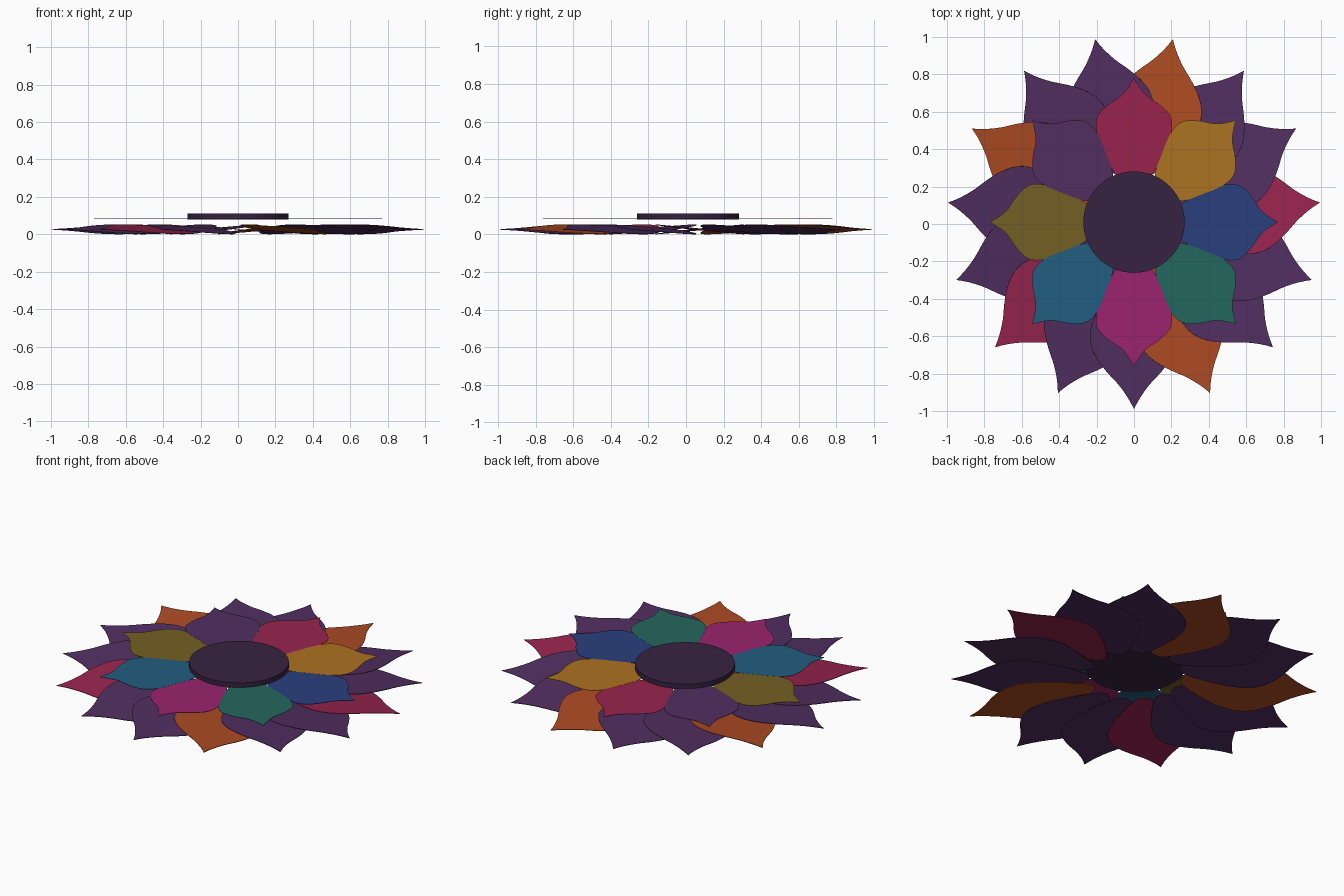
import bpy, bmesh, math

if "Cube" in bpy.data.objects:
    bpy.data.objects.remove(bpy.data.objects["Cube"])

CY = 0.01  # flower centre along y


def material(name, rgb):
    def lin(c):
        c /= 255
        return min(1, 1.1 * (c / 12.92 if c < 0.04045 else ((c + 0.055) / 1.055) ** 2.4))
    m = bpy.data.materials.new(name)
    m.diffuse_color = (*[lin(c) for c in rgb], 1)
    m.use_nodes = True
    m.node_tree.nodes["Principled BSDF"].inputs["Base Color"].default_value = m.diffuse_color
    return m


M = {n: material(n, c) for n, c in {
    "purple": (77, 44, 92), "orange": (166, 72, 33), "red": (146, 34, 74),
    "gold": (165, 110, 32), "blue": (40, 60, 120), "green": (33, 98, 90),
    "magenta": (148, 34, 105), "teal": (32, 90, 122), "olive": (112, 92, 34),
    "dark_plum": (52, 32, 62)}.items()}

# Half outlines: (distance from centre, half width)
OUTER = [(0.25, 0.02), (0.29, 0.065), (0.38, 0.135), (0.48, 0.198), (0.58, 0.233),
         (0.66, 0.229), (0.73, 0.198), (0.80, 0.146), (0.87, 0.082), (0.94, 0.032), (1.0, 0)]
INNER = [(0.22, 0.03), (0.25, 0.09), (0.29, 0.12), (0.36, 0.151), (0.44, 0.186),
         (0.51, 0.204), (0.57, 0.193), (0.625, 0.142), (0.68, 0.064), (0.73, 0.025), (0.77, 0)]


def smooth(pts, steps=4):
    """Catmull-Rom interpolation of a half outline."""
    p = [pts[0]] + pts + [pts[-1]]
    out = []
    for a, b, c, d in zip(p, p[1:], p[2:], p[3:]):
        for s in range(steps):
            t = s / steps
            out.append(tuple(0.5 * (2 * q + (r - o) * t + (2 * o - 5 * q + 4 * r - w) * t * t
                                    + (3 * q - o - 3 * r + w) * t ** 3)
                             for o, q, r, w in zip(a, b, c, d)))
    return out + [pts[-1]]


def petal(name, outline, angle, z, tilt, thickness, mat):
    ca, sa = math.cos(angle), math.sin(angle)
    bm = bmesh.new()

    def vert(r, w):
        return bm.verts.new((r * ca - w * sa, CY + r * sa + w * ca, z - tilt * w))

    pts = smooth(outline)
    rows = [(vert(r, -w), vert(r, w)) for r, w in pts[:-1]]
    tip = vert(*pts[-1])
    for (a, b), (c, d) in zip(rows, rows[1:]):
        bm.faces.new((a, c, d, b))
    bm.faces.new((rows[-1][0], tip, rows[-1][1]))
    me = bpy.data.meshes.new(name)
    bm.to_mesh(me)
    bm.free()
    me.materials.append(mat)
    ob = bpy.data.objects.new(name, me)
    bpy.context.collection.objects.link(ob)
    sol = ob.modifiers.new("thickness", "SOLIDIFY")
    sol.thickness = thickness
    sol.offset = 0


# Fifteen outer petals, tilted so each overlaps its clockwise neighbour
accents = {1: "orange", 4: "red", 7: "orange", 10: "orange", 13: "red"}
for i in range(15):
    petal(f"outer_petal_{i + 1}", OUTER, math.radians(-90 + 24 * i), 0.0263, 0.105, 0.003,
          M[accents.get(i, "purple")])

# Eight flat inner petals, counter-clockwise from the right
for i, c in enumerate(("blue", "gold", "red", "purple", "olive", "teal", "magenta", "green")):
    petal(f"inner_petal_{i + 1}", INNER, math.radians(45 * i), 0.083 + 0.0006 * (i % 2), 0, 0.002, M[c])

# Raised round centre
bpy.ops.mesh.primitive_cylinder_add(vertices=64, radius=0.271, depth=0.032, location=(0, CY, 0.096))
disc = bpy.context.object
disc.name = "centre_disc"
disc.data.materials.append(M["dark_plum"])
bpy.ops.object.shade_smooth_by_angle()
